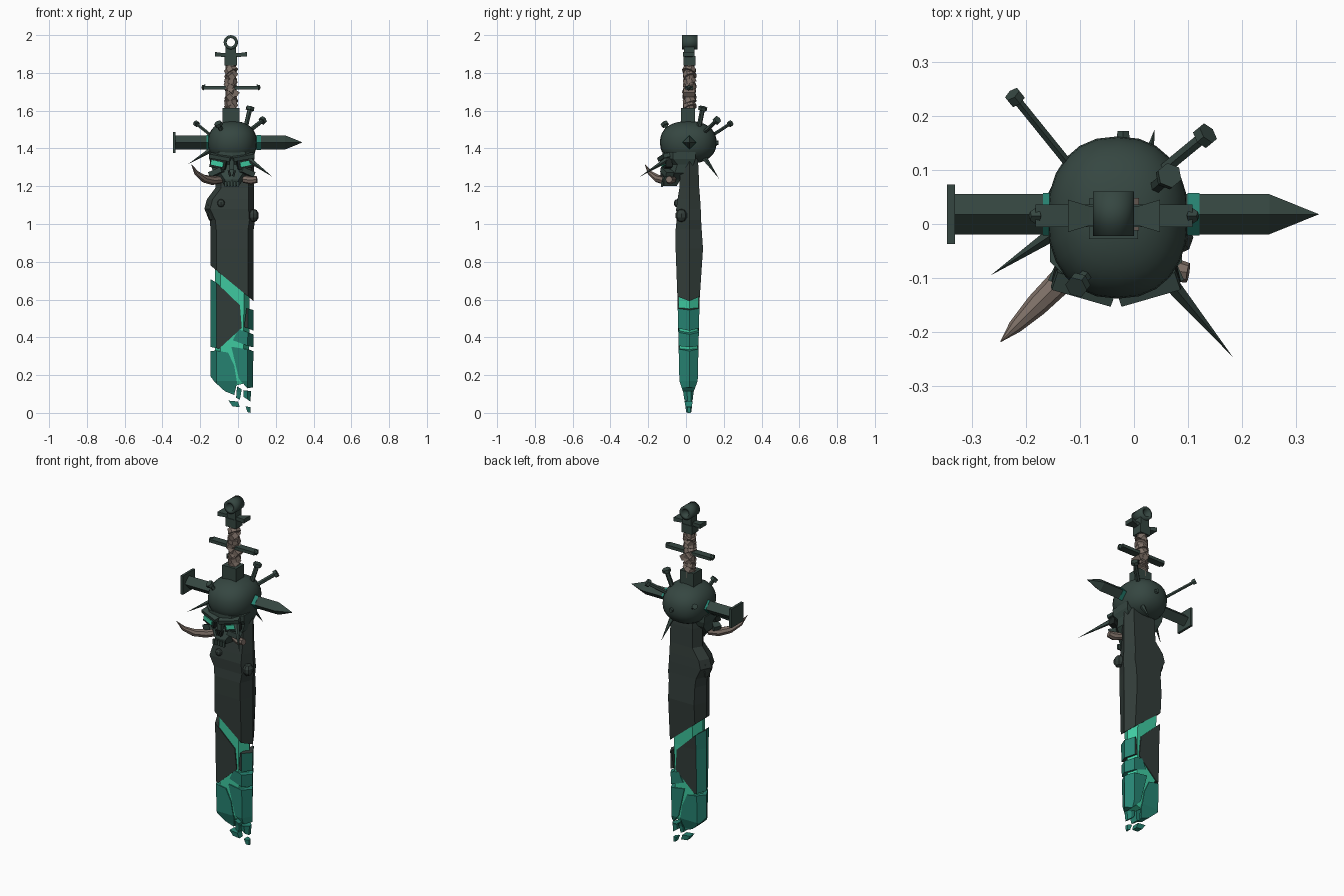
import bpy, bmesh, math, random
from mathutils import Vector, Matrix, Euler

random.seed(4)
if "Cube" in bpy.data.objects:
    bpy.data.objects.remove(bpy.data.objects["Cube"])


def material(name, *rgb):
    m = bpy.data.materials.new(name)
    m.use_nodes = True
    m.diffuse_color = (*rgb, 1)
    m.node_tree.nodes["Principled BSDF"].inputs["Base Color"].default_value = (*rgb, 1)
    return m


IRON = material("dark green iron", .036, .062, .053)
STONE = material("dark stone", .032, .046, .041)
SHADOW = material("socket black", .012, .018, .016)
TEAL = material("teal crystal", .02, .23, .17)
GLOW = material("bright green glow", .05, .6, .36)
BONE = material("dull bone", .2, .155, .13)
CX, CY = -.033, .018


def finish(bm, name, mats, smooth=False):
    bmesh.ops.recalc_face_normals(bm, faces=bm.faces[:])
    me = bpy.data.meshes.new(name)
    bm.to_mesh(me)
    bm.free()
    ob = bpy.data.objects.new(name, me)
    bpy.context.collection.objects.link(ob)
    for m in mats if isinstance(mats, list) else [mats]:
        me.materials.append(m)
    if smooth:
        bpy.ops.object.select_all(action='DESELECT')
        ob.select_set(True)
        bpy.context.view_layer.objects.active = ob
        bpy.ops.object.shade_smooth_by_angle(angle=math.radians(40))
    return ob


def skin(rings):
    """Closed body through a list of equal point rings."""
    bm = bmesh.new()
    loops = [[bm.verts.new(p) for p in r] for r in rings]
    n = len(loops[0])
    for a, b in zip(loops, loops[1:]):
        for i in range(n):
            j = (i + 1) % n
            bm.faces.new((a[i], a[j], b[j], b[i]))
    bm.faces.new(loops[0])
    bm.faces.new(loops[-1])
    bmesh.ops.recalc_face_normals(bm, faces=bm.faces[:])
    return bm


def box(name, loc, size, mat, rot=(0, 0, 0)):
    bm = bmesh.new()
    turn = Euler([math.radians(a) for a in rot]).to_matrix().to_4x4()
    bmesh.ops.create_cube(bm, size=1, matrix=Matrix.Translation(loc) @ turn @ Matrix.Diagonal((*size, 1)))
    return finish(bm, name, mat)


def rod(name, p, q, r1, r2, n, mat, caps=True, smooth=False):
    p, q = Vector(p), Vector(q)
    bm = bmesh.new()
    turn = (q - p).to_track_quat('Z', 'Y').to_matrix().to_4x4()
    bmesh.ops.create_cone(bm, cap_ends=caps, segments=n, radius1=r1, radius2=r2,
                          depth=(q - p).length, matrix=Matrix.Translation((p + q) / 2) @ turn)
    return finish(bm, name, mat, smooth)


def blob(name, loc, radii, mat, seg=8, power=1, smooth=False):
    bm = bmesh.new()
    bmesh.ops.create_uvsphere(bm, u_segments=seg, v_segments=max(5, seg * 2 // 3), radius=1)
    for v in bm.verts:
        v.co = [c + r * math.copysign(abs(a) ** power, a) for c, r, a in zip(loc, radii, v.co)]
    return finish(bm, name, mat, smooth)


def tusk(name, path, radii):
    path = [Vector(p) for p in path]
    rings = []
    for i, p in enumerate(path):
        d = path[min(i + 1, len(path) - 1)] - path[max(i - 1, 0)]
        q = d.to_track_quat('Z', 'Y')
        rings.append([p + q @ Vector((math.cos(a) * radii[i], math.sin(a) * radii[i], 0))
                      for a in (k * math.tau / 8 for k in range(8))])
    finish(skin(rings), name, BONE, True)


# Blade: bevelled six-sided section by height (z, left, right, front, back)
SECTIONS = [(1.36, -.115, .08, -.01, .06), (1.3, -.118, .085, -.03, .066), (1.19, -.12, .085, -.035, .07),
            (1.13, -.165, .085, -.045, .075), (1.08, -.178, .086, -.052, .078), (1.02, -.15, .09, -.05, .08),
            (.97, -.145, .083, -.055, .083), (.87, -.145, .083, -.055, .09), (.6, -.145, .083, -.045, .072),
            (.17, -.145, .08, -.035, .062), (.11, -.14, .08, -.015, .04), (0, -.13, .08, .002, .028)]


def blade_body(inset):
    rings = []
    for z, l, r, f, b in SECTIONS:
        l, r, f, b = l + inset, r - inset, f + inset * .25, b - inset * .25
        w = .03
        rings.append([(l, CY, z), (l + w, f, z), (r - w, f, z), (r, CY, z), (r - w, b, z), (l + w, b, z)])
    return skin(rings)


def blade_piece(name, outline, mats, inset=0, bevel_slot=0):
    """Part of the blade inside a convex x-z outline."""
    bm = blade_body(inset)
    pts = [Vector((x, 0, z)) for x, z in outline]
    mid = sum(pts, Vector()) / len(pts)
    for a, b in zip(pts, pts[1:] + pts[:1]):
        no = Vector((b.z - a.z, 0, a.x - b.x))
        if no.dot(mid - a) > 0:
            no.negate()
        bmesh.ops.bisect_plane(bm, geom=bm.verts[:] + bm.edges[:] + bm.faces[:], plane_co=a,
                               plane_no=no, clear_outer=True)
        rim = [e for e in bm.edges if e.is_boundary]
        if rim:
            bmesh.ops.holes_fill(bm, edges=rim)
    bm.normal_update()
    for f in bm.faces:
        if abs(f.normal.x) > .5 and abs(f.normal.y) > .2:
            f.material_index = bevel_slot
    finish(bm, name, mats)


blade_piece("upper_blade", [(-.3, 1.5), (-.3, .908), (.2, .495), (.2, 1.5)], STONE)
blade_piece("glowing_core", [(-.3, .93), (.2, .52), (.2, .3), (.05, .16), (-.03, .14), (-.11, .22), (-.2, .4)],
            GLOW, .022)
blade_piece("left_stone_plate", [(-.2, .74), (-.115, .69), (.01, .57), (.02, .45), (-.1, .34), (-.2, .36)],
            [STONE, TEAL], 0, 1)
blade_piece("right_stone_plate", [(.045, .555), (.2, .51), (.2, .39), (.032, .455)], [STONE, TEAL], 0, 1)
SHARDS = [[(0, .44), (.03, .435), (.2, .37), (.2, .3), (.06, .352), (-.035, .37)],
          [(-.035, .35), (.06, .335), (.2, .28), (.2, .16), (.05, .13), (.005, .18)],
          [(-.2, .345), (-.115, .33), (-.06, .335), (-.02, .25), (-.005, .16), (-.02, .095), (-.07, .115),
           (-.125, .165), (-.2, .27)],
          [(-.005, .14), (.02, .125), (.01, .07), (-.01, .08)],
          [(.03, .12), (.07, .115), (.065, .06), (.03, .085)],
          [(-.05, .065), (0, .06), (.01, .03), (-.03, .035)],
          [(.04, .035), (.065, .03), (.065, 0), (.05, .004)]]
for i, outline in enumerate(SHARDS):
    blade_piece(f"crystal_shard_{i + 1}", outline, TEAL)

# Lumps on the blade
blob("side_knob", (.083, -.025, 1.045), (.028, .032, .035), STONE)
blob("front_knob", (-.09, -.045, 1.11), (.022, .02, .022), STONE)
blob("left_swelling", (-.135, .015, 1.08), (.035, .05, .07), STONE)

# Skull: cranium and tapering face
blob("cranium", (CX + .003, .012, 1.432), (.13, .15, .113), IRON, 24, .88, True)
face = []
for z, h, f, b in [(1.38, .122, -.125, .05), (1.345, .12, -.125, .05), (1.315, .108, -.1, .04),
                   (1.27, .1, -.115, .0), (1.235, .062, -.128, -.03), (1.2, .036, -.125, -.05)]:
    face.append([(CX + h * sx, y, z) for sx, y in
                 [(-1, b), (-1, f + .055), (-.6, f + .01), (0, f), (.6, f + .01), (1, f + .055), (1, b)]])
finish(skin(face), "face", IRON)
for s, side in ((-1, "right"), (1, "left")):
    box(f"{side}_eye_socket", (CX + s * .07, -.1, 1.318), (.085, .035, .05), SHADOW, (0, -12 * s, 14 * s))
    box(f"{side}_eye", (CX + s * .074, -.109, 1.32), (.066, .03, .025), GLOW, (0, -12 * s, 14 * s))
    box(f"{side}_brow", (CX + s * .06, -.118, 1.354), (.115, .035, .022), IRON, (15, -10 * s, 16 * s))
    box(f"{side}_cheekbone", (CX + s * .08, -.1, 1.275), (.075, .045, .028), IRON, (0, 22 * s, 25 * s))
    box(f"{side}_nostril", (CX + s * .012, -.124, 1.268), (.012, .02, .032), SHADOW, (0, 15 * s, 0))
box("nose_bridge", (CX, -.115, 1.315), (.025, .03, .06), IRON)
for i in range(5):
    box(f"tooth_{i + 1}", (CX + (i - 2) * .016, -.127, 1.21), (.012, .012, .03), IRON)

# Tusks: one whole, one broken
tusk("whole_tusk", [(-.09, -.075, 1.235), (-.135, -.105, 1.23), (-.18, -.15, 1.24), (-.22, -.19, 1.27),
                    (-.246, -.217, 1.315)], [.02, .024, .021, .013, .001])
tusk("broken_tusk", [(.03, -.07, 1.238), (.07, -.085, 1.232), (.1, -.09, 1.236)], [.02, .023, .018])

# Great spike driven through the skull
ZS = 1.432
rod("spike_shaft", (-.335, CY, ZS), (.25, CY, ZS), .037, .037, 4, IRON)
rod("spike_point", (.25, CY, ZS), (.342, CY, ZS), .037, 0, 4, IRON)
box("spike_head", (-.338, CY, ZS), (.014, .11, .11), IRON)
for x in (-.157, .11):
    rod("spike_stain", (x - .011, CY, ZS), (x + .011, CY, ZS), .039, .039, 4, TEAL)

# Nails with six-sided heads, then bare thorns
for i, (base, tip, r) in enumerate([((-.12, .11, 1.45), (-.225, .24, 1.535), .009),
                                    ((.03, .08, 1.47), (.137, .168, 1.553), .012),
                                    ((.03, .06, 1.47), (.066, .09, 1.62), .013),
                                    ((-.07, -.07, 1.46), (-.107, -.117, 1.535), .012)]):
    base, tip = Vector(base), Vector(tip)
    d = (tip - base).normalized()
    rod(f"nail_{i + 1}", base, tip, r, r, 6, IRON)
    rod(f"nail_head_{i + 1}", tip - d * .018, tip, r * 1.8, r * 1.8, 6, IRON)
for i, (base, tip) in enumerate([((.06, -.1, 1.34), (.182, -.245, 1.25)),
                                 ((-.13, -.005, 1.4), (-.265, -.095, 1.316)),
                                 ((.02, .09, 1.36), (.038, .175, 1.24))]):
    rod(f"thorn_{i + 1}", base, tip, .016, 0, 5, IRON)
rod("back_stud", (-.02, .14, 1.43), (-.02, .172, 1.43), .016, .012, 6, IRON)

# Hilt: collar, wrapped grip and guard bar
box("collar", (-.038, CY - .008, 1.565), (.09, .075, .1), IRON)
rod("grip", (-.038, CY, 1.58), (-.038, CY, 1.85), .03, .028, 8, BONE, smooth=True)
for i in range(8):
    z = 1.625 + i * .027
    tilt = Vector((random.uniform(-.012, .012), random.uniform(-.005, .005), .011))
    c = Vector((-.038, CY, z))
    rod(f"grip_wrap_{i + 1}", c - tilt, c + tilt, .038, .034, 8, BONE)
box("grip_knot", (-.03, CY, 1.705), (.075, .06, .03), BONE, (0, 35, 0))
box("guard_bar", (-.037, .015, 1.722), (.29, .042, .018), IRON)
for s in (-1, 1):
    rod("guard_tip", (-.037 + s * .14, .015, 1.722), (-.037 + s * .155, .015, 1.727), .018, .008, 4, IRON)

# Pommel with flared crosspiece and ring
box("pommel_neck", (-.038, CY, 1.865), (.068, .062, .05), IRON)
box("pommel_block", (-.038, CY, 1.912), (.055, .055, .05), IRON)
for s in (-1, 1):
    arm = []
    for x, h, t, up in [(.0, .018, .01, 0), (.045, .018, .01, 0), (.085, .03, .012, .004)]:
        arm.append([(-.037 + s * x, CY - .003 + a * h, 1.895 + up + b * t)
                    for a, b in ((-1, -1), (1, -1), (1, 1), (-1, 1))])
    finish(skin(arm), "pommel_arm", IRON)
ring = rod("pommel_ring", (-.038, -.022, 1.962), (-.038, .06, 1.962), .038, .038, 20, IRON, False, True)
wall = ring.modifiers.new("wall", 'SOLIDIFY')
wall.thickness = .016
wall.offset = -1
